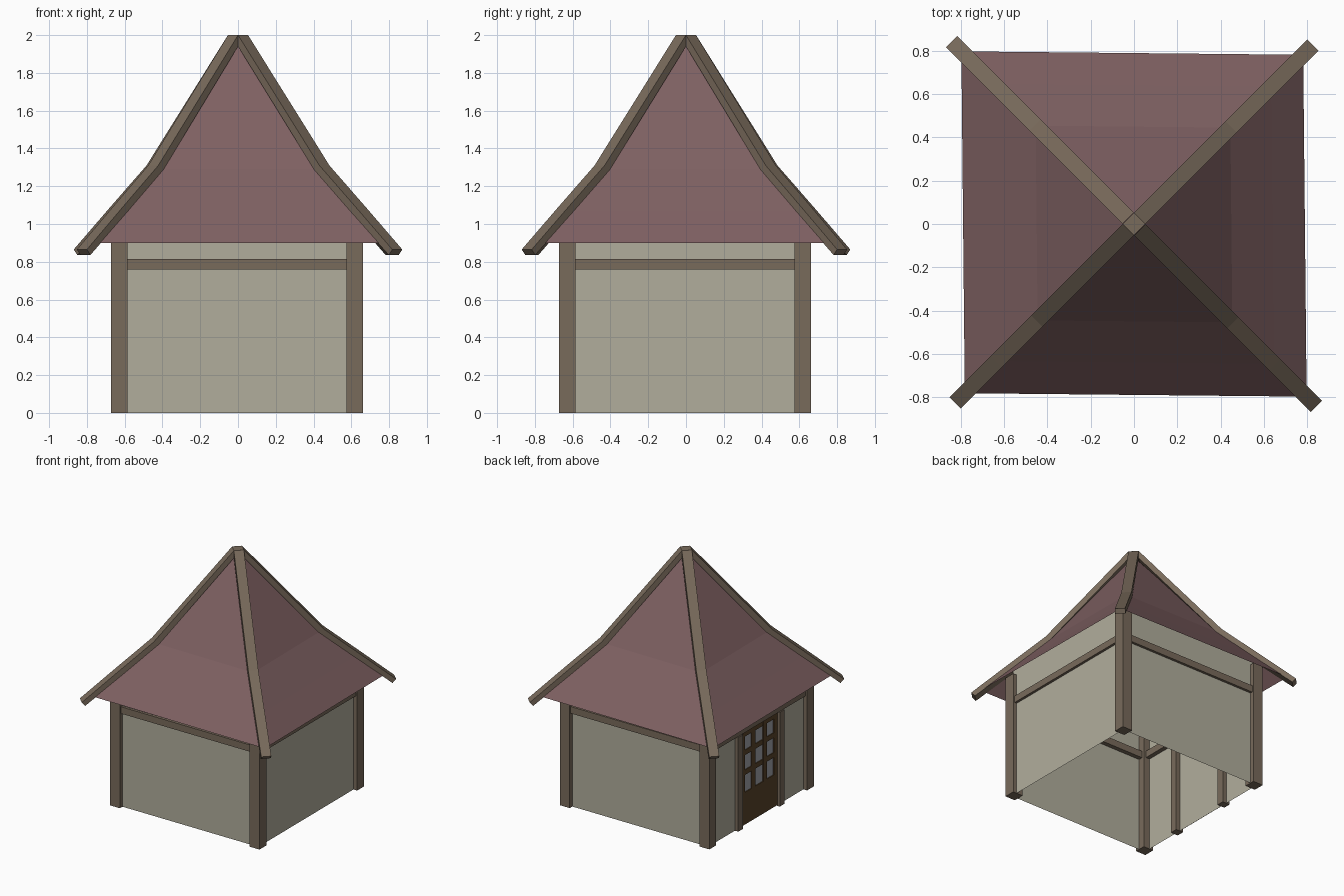
import bpy, math
from mathutils import Vector

if "Cube" in bpy.data.objects:
    bpy.data.objects.remove(bpy.data.objects["Cube"])


def material(name, rgb):
    m = bpy.data.materials.new(name)
    m.diffuse_color = (*rgb, 1)
    m.use_nodes = True
    m.node_tree.nodes["Principled BSDF"].inputs["Base Color"].default_value = m.diffuse_color
    return m


WOOD = material("timber", (0.19, 0.145, 0.105))
WALL = material("plaster", (0.44, 0.42, 0.335))
ROOF = material("roof_cover", (0.21, 0.118, 0.122))
DOOR = material("door_wood", (0.10, 0.055, 0.022))
GLASS = material("glass", (0.36, 0.37, 0.40))


def mesh(name, verts, faces, mat):
    me = bpy.data.meshes.new(name)
    me.from_pydata([tuple(v) for v in verts], [], faces)
    me.materials.append(mat)
    ob = bpy.data.objects.new(name, me)
    bpy.context.collection.objects.link(ob)
    return ob


def box(name, lo, hi, mat, turn=0.0):
    """Box between two corners, turned about z, shifted to the body centre."""
    c, s = math.cos(turn), math.sin(turn)
    v = []
    for z in (lo[2], hi[2]):
        for x, y in ((lo[0], lo[1]), (hi[0], lo[1]), (hi[0], hi[1]), (lo[0], hi[1])):
            v.append((c * x - s * y + OFF, s * x + c * y + OFF, z))
    f = [(3, 2, 1, 0), (4, 5, 6, 7)] + [(i, (i + 1) % 4, (i + 1) % 4 + 4, i + 4) for i in range(4)]
    return mesh(name, v, f, mat)


OFF = -0.005
OUT, INN, PLANE = 0.668, 0.58, 0.635   # post outer and inner faces, wall plane

# walls, rails and corner posts, one set per side (first side faces front)
for i, side in enumerate(("front", "right", "back", "left")):
    a = i * math.pi / 2
    c, s = math.cos(a), math.sin(a)
    corners = [(-INN - 0.04, -PLANE, 0), (INN + 0.04, -PLANE, 0),
               (INN + 0.04, -PLANE, 1.06), (-INN - 0.04, -PLANE, 1.06)]
    mesh(side + "_wall", [(c * x - s * y + OFF, s * x + c * y + OFF, z) for x, y, z in corners],
         [(0, 1, 2, 3)], WALL)
    box(side + "_rail", (-INN, -0.655, 0.76), (INN, -0.60, 0.815), WOOD, a)
    box(side + "_post", (-OUT, -OUT, 0), (-INN, -INN, 1.0), WOOD, a)

# door on the left side: jambs, lower panel, glass and bars
TURN = -math.pi / 2
for s in (-1, 1):
    x = s * 0.265
    box("door_jamb", (x - 0.03, -0.665, 0), (x + 0.03, -0.60, 0.76), WOOD, TURN)
box("door_panel", (-0.235, -0.647, 0.01), (0.235, -0.636, 0.27), DOOR, TURN)
box("door_glass", (-0.235, -0.640, 0.27), (0.235, -0.636, 0.76), GLASS, TURN)
for x in (-0.21, -0.075, 0.075, 0.21):
    box("door_upright", (x - 0.024, -0.647, 0.27), (x + 0.024, -0.636, 0.76), DOOR, TURN)
for z in (0.43, 0.59, 0.74):
    box("door_bar", (-0.235, -0.646, z - 0.02), (0.235, -0.636, z + 0.02), DOOR, TURN)

# roof: four curved slopes from stacked rings, slightly out of square
SIGNS = ((-1, -1, 0.99), (1, -1, 1.01), (1, 1, 0.99), (-1, 1, 1.01))
profile = [(0.79, 0.90), (0.64, 1.07), (0.45, 1.29)]
verts = [(sx * r * k, sy * r * k, z) for r, z in profile for sx, sy, k in SIGNS] + [(0, 0, 1.97)]
faces = [(4 * j + i, 4 * j + (i + 1) % 4, 4 * j + 4 + (i + 1) % 4, 4 * j + 4 + i)
         for j in range(2) for i in range(4)]
faces += [(8 + i, 8 + (i + 1) % 4, 12) for i in range(4)]
mesh("roof", verts, faces, ROOF)

# hip beams: rectangular section swept down each roof corner
top = [(0.0265, 2.0), (0.453, 1.31), (0.643, 1.09), (0.835, 0.865)]
low = [(0.0265, 1.94), (0.435, 1.272), (0.622, 1.057), (0.816, 0.836)]
for sx, sy, k in SIGNS:
    side = Vector((-sy, sx, 0)) * 0.0265
    v = []
    for (rt, zt), (rl, zl) in zip(top, low):
        t = Vector((sx * rt * k, sy * rt * k, zt))
        b = Vector((sx * rl * k, sy * rl * k, zl))
        v += [t + side, t - side, b - side, b + side]
    f = [(0, 1, 2, 3), (15, 14, 13, 12)]
    f += [(4 * j + i, 4 * j + 4 + i, 4 * j + 4 + (i + 1) % 4, 4 * j + (i + 1) % 4)
          for j in range(3) for i in range(4)]
    mesh("hip_beam", v, f, WOOD)

# small cap where the beams meet
OFF = 0
box("roof_cap", (-0.0375, -0.0375, 1.94), (0.0375, 0.0375, 2.0), WOOD, math.pi / 4)
